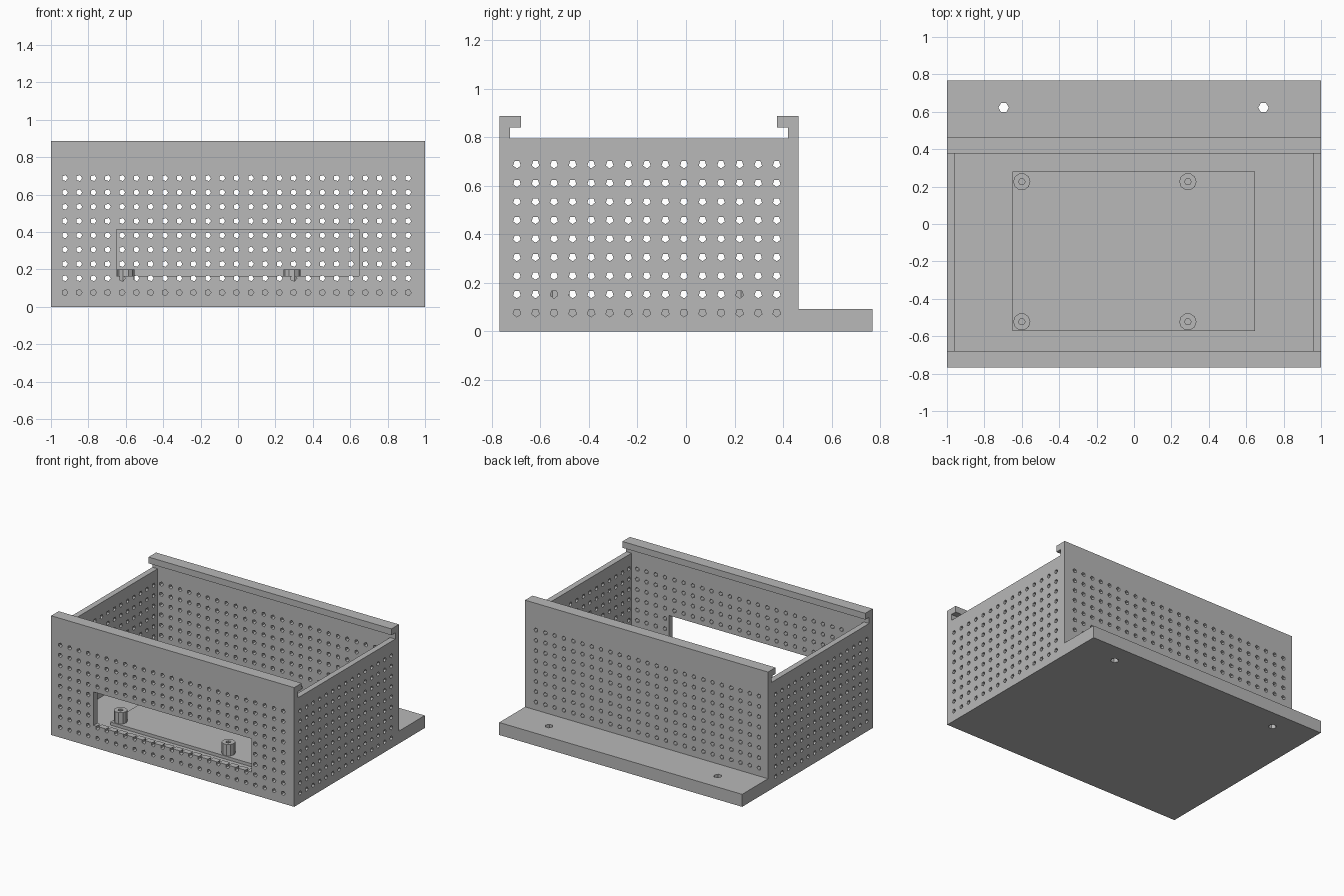
import bpy
import bmesh
from math import cos, sin, pi

cube = bpy.data.objects.get("Cube")
if cube:
    bpy.data.objects.remove(cube, do_unlink=True)

grey = bpy.data.materials.new("plain grey")
grey.use_nodes = True
grey.diffuse_color = (0.48, 0.48, 0.48, 1)
grey.node_tree.nodes["Principled BSDF"].inputs["Base Color"].default_value = (0.48, 0.48, 0.48, 1)

# Main sizes
WALL = 0.043
X, FRONT, BACK, FLANGE = 1.0, -0.768, 0.464, 0.768
BASE_Z, SIDE_Z, LIP_Z, TOP_Z = 0.093, 0.794, 0.84, 0.887
PITCH = 0.0765

PLACE = {
    "x": lambda a, b, h: (h, a, b),
    "y": lambda a, b, h: (a, h, b),
    "z": lambda a, b, h: (a, b, h),
}


def prisms(name, outlines, axis, low, high):
    """One object made of flat outlines extruded along an axis."""
    bm = bmesh.new()
    place = PLACE[axis]
    for pts in outlines:
        ends = [[bm.verts.new(place(a, b, h)) for a, b in pts] for h in (low, high)]
        bm.faces.new(ends[0])
        bm.faces.new(ends[1][::-1])
        for i in range(len(pts)):
            j = (i + 1) % len(pts)
            bm.faces.new((ends[0][j], ends[0][i], ends[1][i], ends[1][j]))
    bmesh.ops.recalc_face_normals(bm, faces=bm.faces)
    mesh = bpy.data.meshes.new(name)
    bm.to_mesh(mesh)
    bm.free()
    mesh.materials.append(grey)
    obj = bpy.data.objects.new(name, mesh)
    bpy.context.collection.objects.link(obj)
    return obj


def rect(a0, a1, b0, b1):
    return [(a0, b0), (a1, b0), (a1, b1), (a0, b1)]


def ring(a, b, r, sides, start=0.0):
    return [(a + r * cos(start + 2 * pi * i / sides),
             b + r * sin(start + 2 * pi * i / sides)) for i in range(sides)]


def cut(obj, *cutters):
    """Subtract the cutters and bake the result into the mesh."""
    for cutter in cutters:
        mod = obj.modifiers.new("cut", "BOOLEAN")
        mod.object = cutter
        mod.operation = "DIFFERENCE"
        mod.solver = "EXACT"
    bpy.context.view_layer.update()
    graph = bpy.context.evaluated_depsgraph_get()
    mesh = bpy.data.meshes.new_from_object(obj.evaluated_get(graph))
    obj.modifiers.clear()
    obj.data = mesh


def vents(name, axis, first, columns, low, high, start):
    holes = [ring(first + PITCH * c, 0.076 + PITCH * r, 0.0165, 5, start)
             for c in range(columns) for r in range(9)]
    return prisms(name, holes, axis, low, high)


# Cutters for the vent grids, window, and mounting holes
long_vents = vents("long_vent_cutter", "y", -0.926, 25, -0.9, 0.6, 0)
side_vents = vents("side_vent_cutter", "x", -0.697, 15, -1.1, 1.1, -pi / 2)
window = prisms("window_cutter", [rect(-0.65, 0.648, 0.165, 0.413)], "y", -0.9, -0.6)
mounts = prisms("mount_cutter", [ring(x, 0.622, 0.028, 6) for x in (-0.697, 0.692)],
                "z", -0.1, 0.3)

# Base plate, widening into the rear mounting flange
inner = X - WALL
base = prisms("base_plate", [[
    (-inner, FRONT + WALL), (inner, FRONT + WALL), (inner, BACK - WALL), (X, BACK - WALL),
    (X, FLANGE), (-X, FLANGE), (-X, BACK - WALL), (-inner, BACK - WALL)]], "z", 0, BASE_Z)
cut(base, mounts)


# Front and back walls with inward hooked top rails
def hooked_wall(name, outer, inward, bottom):
    face, hook = outer + inward * WALL, outer + inward * 0.088
    profile = [(outer, bottom), (face, bottom), (face, LIP_Z),
               (hook, LIP_Z), (hook, TOP_Z), (outer, TOP_Z)]
    return prisms(name, [profile], "x", -X, X)


front_wall = hooked_wall("front_wall", FRONT, 1, 0)
cut(front_wall, long_vents, window)
back_wall = hooked_wall("back_wall", BACK, -1, BASE_Z)
cut(back_wall, long_vents)

# Side walls
for name, low in (("right_wall", -X), ("left_wall", inner)):
    wall = prisms(name, [rect(FRONT + WALL, BACK - WALL, 0, SIDE_Z)], "x", low, low + WALL)
    cut(wall, side_vents)

# Raised tray with four hollow standoffs
prisms("tray", [rect(-0.65, 0.647, -0.573, 0.28)], "z", BASE_Z - 0.01, 0.116)
spots = [(x, y) for x in (-0.6, 0.288) for y in (-0.523, 0.226)]
bores = prisms("bore_cutter", [ring(x, y, 0.018, 6) for x, y in spots], "z", 0.118, 0.3)
standoffs = prisms("standoffs", [ring(x, y, 0.046, 10) for x, y in spots], "z", 0.11, 0.2)
cut(standoffs, bores)

# Remove the finished cutters
for cutter in (long_vents, side_vents, window, mounts, bores):
    bpy.data.objects.remove(cutter, do_unlink=True)
